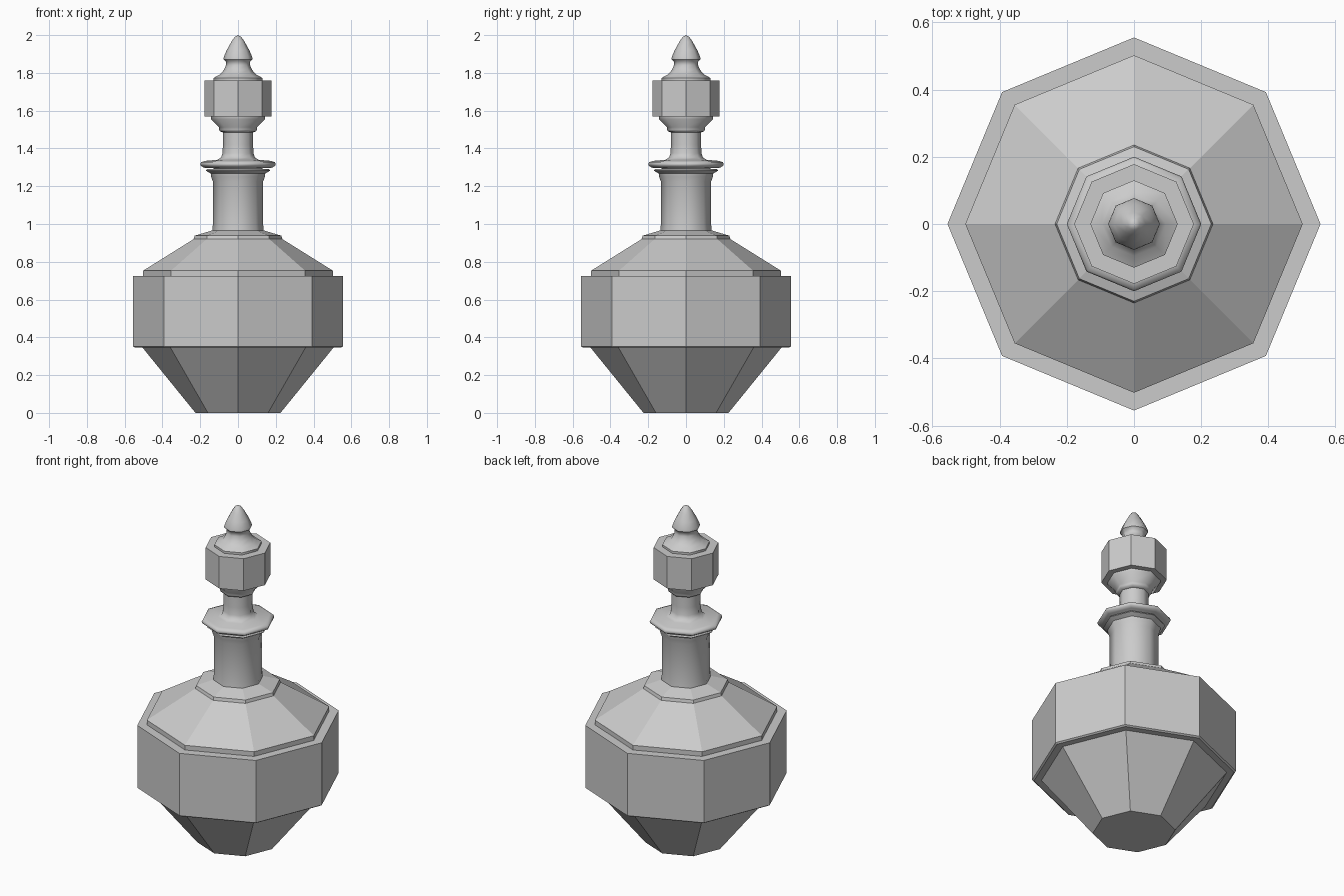
import bpy, bmesh, math

if "Cube" in bpy.data.objects:
    bpy.data.objects.remove(bpy.data.objects["Cube"])

SIDES = 8


def lathe(name, profile, smooth=None):
    """Spin a (radius, z) profile into a closed eight-sided solid."""
    bm = bmesh.new()
    rings = []
    for r, z in profile:
        if r == 0:
            rings.append([bm.verts.new((0, 0, z))])
        else:
            rings.append([bm.verts.new((r * math.cos(math.tau * i / SIDES),
                                        r * math.sin(math.tau * i / SIDES), z))
                          for i in range(SIDES)])
    for a, b in zip(rings, rings[1:]):
        for i in range(SIDES):
            j = (i + 1) % SIDES
            if len(b) == 1:
                bm.faces.new((a[i], a[j], b[0]))
            else:
                bm.faces.new((a[i], a[j], b[j], b[i]))
    bm.faces.new(rings[0][::-1])
    if len(rings[-1]) > 1:
        bm.faces.new(rings[-1])
    bmesh.ops.recalc_face_normals(bm, faces=bm.faces)
    mesh = bpy.data.meshes.new(name)
    bm.to_mesh(mesh)
    bm.free()
    obj = bpy.data.objects.new(name, mesh)
    bpy.context.collection.objects.link(obj)
    if smooth:
        bpy.ops.object.select_all(action='DESELECT')
        obj.select_set(True)
        bpy.context.view_layer.objects.active = obj
        bpy.ops.object.shade_smooth_by_angle(angle=math.radians(smooth))
    return obj


# Faceted bottle body: tapered foot, wide band, sloped shoulder, collar
lathe("bottle_body", [(0.225, 0), (0.505, 0.345), (0.545, 0.345), (0.555, 0.352),
                      (0.555, 0.725), (0.502, 0.725), (0.502, 0.753),
                      (0.235, 0.92), (0.23, 0.938), (0.14, 0.965)])

# Neck with a flared lip
lathe("bottle_neck", [(0.137, 0.96), (0.133, 1.0), (0.133, 1.225), (0.142, 1.25),
                      (0.145, 1.268), (0.17, 1.282), (0.165, 1.29), (0.12, 1.29)], 50)

# Stopper: plug, rounded disc, stem and flare
lathe("stopper_stem", [(0.11, 1.27), (0.13, 1.295), (0.18, 1.298), (0.197, 1.308),
                       (0.2, 1.317), (0.195, 1.327), (0.175, 1.334),
                       (0.11, 1.34), (0.09, 1.352), (0.082, 1.375), (0.08, 1.42),
                       (0.08, 1.485), (0.095, 1.49), (0.1, 1.5), (0.1, 1.512),
                       (0.143, 1.555), (0.143, 1.57)], 50)

# Faceted stopper block
lathe("stopper_block", [(0.178, 1.568), (0.178, 1.76)])

# Pointed finial
lathe("finial", [(0.13, 1.76), (0.13, 1.773), (0.095, 1.792), (0.075, 1.815),
                 (0.064, 1.84), (0.064, 1.86), (0.077, 1.872), (0.075, 1.885),
                 (0.06, 1.92), (0.035, 1.965), (0.018, 1.99), (0, 2.0)], 50)
